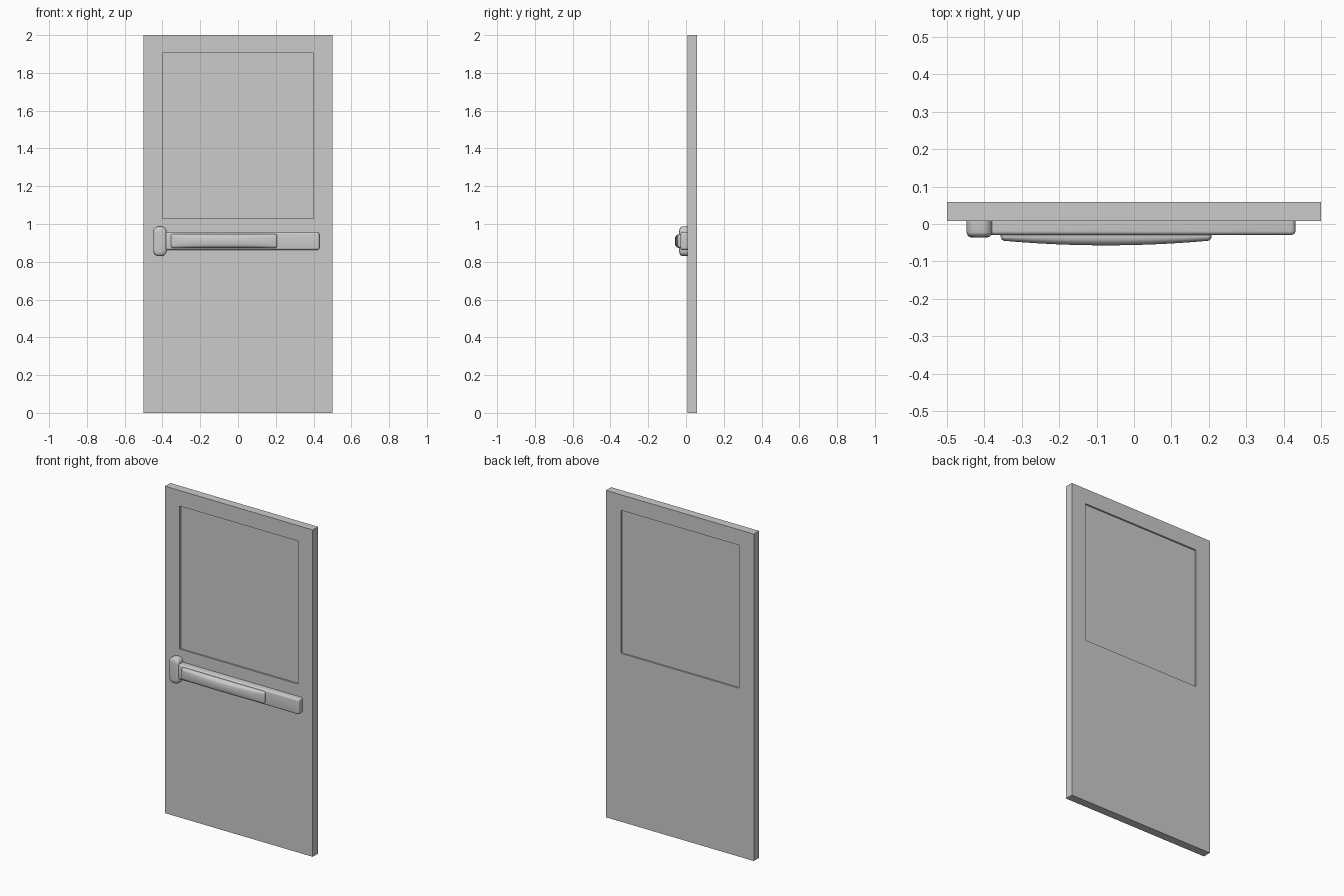
import bpy, bmesh, math

if "Cube" in bpy.data.objects:
    bpy.data.objects.remove(bpy.data.objects["Cube"])

DOOR_FRONT, DOOR_BACK = 0.008, 0.059


def finish(name, bm):
    bmesh.ops.remove_doubles(bm, verts=bm.verts, dist=1e-5)
    bmesh.ops.recalc_face_normals(bm, faces=bm.faces)
    mesh = bpy.data.meshes.new(name)
    bm.to_mesh(mesh)
    bm.free()
    obj = bpy.data.objects.new(name, mesh)
    bpy.context.collection.objects.link(obj)
    return obj


def box(name, x0, x1, y0, y1, z0, z1):
    bm = bmesh.new()
    bmesh.ops.create_cube(bm, size=1)
    for v in bm.verts:
        v.co.x = (x0 + x1) / 2 + v.co.x * (x1 - x0)
        v.co.y = (y0 + y1) / 2 + v.co.y * (y1 - y0)
        v.co.z = (z0 + z1) / 2 + v.co.z * (z1 - z0)
    return finish(name, bm)


def upper_outline(hx, hz, r, cols):
    """Upper half of a rounded rectangle, from left to right."""
    right = [(hx - r + r * math.cos(a), hz - r + r * math.sin(a))
             for a in [math.pi / 2 * i / 5 for i in range(6)]]
    left = [(-x, z) for x, z in right]
    mid = [((hx - r) * (2 * i / cols - 1), hz) for i in range(1, cols)]
    return left + mid + right[::-1]


def raised_block(name, x0, x1, z0, z1, r, layers, bow=0.0, cols=2):
    """Rounded plate lofted towards the front; layers are (inset x, inset z, y)."""
    cx, cz, hx, hz = (x0 + x1) / 2, (z0 + z1) / 2, (x1 - x0) / 2, (z1 - z0) / 2
    bm = bmesh.new()
    rings = []
    for k, (ix, iz, y) in enumerate(layers):
        half = upper_outline(hx - ix, hz - iz, max(r - min(ix, iz) * 0.5, 0.003), cols)
        weight = k / (len(layers) - 1)
        rings.append([[bm.verts.new((cx + x, y - weight * bow * (1 - (x / hx) ** 2), cz + s * z))
                       for x, z in half] for s in (1, -1)])
    n = len(rings[0][0])
    for a, b in zip(rings, rings[1:]):
        for s in (0, 1):
            for i in range(n - 1):
                bm.faces.new((a[s][i], a[s][i + 1], b[s][i + 1], b[s][i]))
        for i in (0, -1):
            bm.faces.new((a[0][i], a[1][i], b[1][i], b[0][i]))
    for up, down in (rings[0], rings[-1]):
        for i in range(n - 1):
            bm.faces.new((up[i], up[i + 1], down[i + 1], down[i]))
    obj = finish(name, bm)
    bpy.ops.object.select_all(action='DESELECT')
    obj.select_set(True)
    bpy.context.view_layer.objects.active = obj
    bpy.ops.object.shade_smooth_by_angle(angle=math.radians(40))
    return obj


def rounded_edge(y_back, y_front, r, rz=None):
    """Layers for a straight wall ending in a quarter-round front edge."""
    rz = rz or r
    arc = [math.pi / 2 * i / 4 for i in range(5)]
    return [(0, 0, y_back)] + [(r * (1 - math.cos(a)), rz * (1 - math.cos(a)),
                                y_front + r * (1 - math.sin(a))) for a in arc]


# Door leaf with a through opening for the window
bm = bmesh.new()
loops = []
for y in (DOOR_FRONT, DOOR_BACK):
    for x, z0, z1 in ((0.5, 0, 2), (0.4, 1.03, 1.905)):
        loops.append([bm.verts.new(p) for p in
                      ((-x, y, z0), (x, y, z0), (x, y, z1), (-x, y, z1))])
for a, b in ((0, 1), (2, 3), (0, 2), (1, 3)):
    for i in range(4):
        j = (i + 1) % 4
        bm.faces.new((loops[a][i], loops[a][j], loops[b][j], loops[b][i]))
finish("door_leaf", bm)

# Window pane, slightly recessed on both sides
box("window_pane", -0.4, 0.4, DOOR_FRONT + 0.01, DOOR_BACK - 0.01, 1.03, 1.905)

# Push bar: rail, latch housing and bowed push pad
raised_block("bar_rail", -0.41, 0.431, 0.863, 0.956, 0.012,
             rounded_edge(DOOR_FRONT, -0.029, 0.01))
raised_block("latch_housing", -0.447, -0.379, 0.831, 0.986, 0.025,
             rounded_edge(DOOR_FRONT, -0.036, 0.014, 0.026))
raised_block("push_pad", -0.356, 0.207, 0.873, 0.946, 0.012,
             rounded_edge(-0.024, -0.044, 0.01, 0.016), bow=0.013, cols=24)
